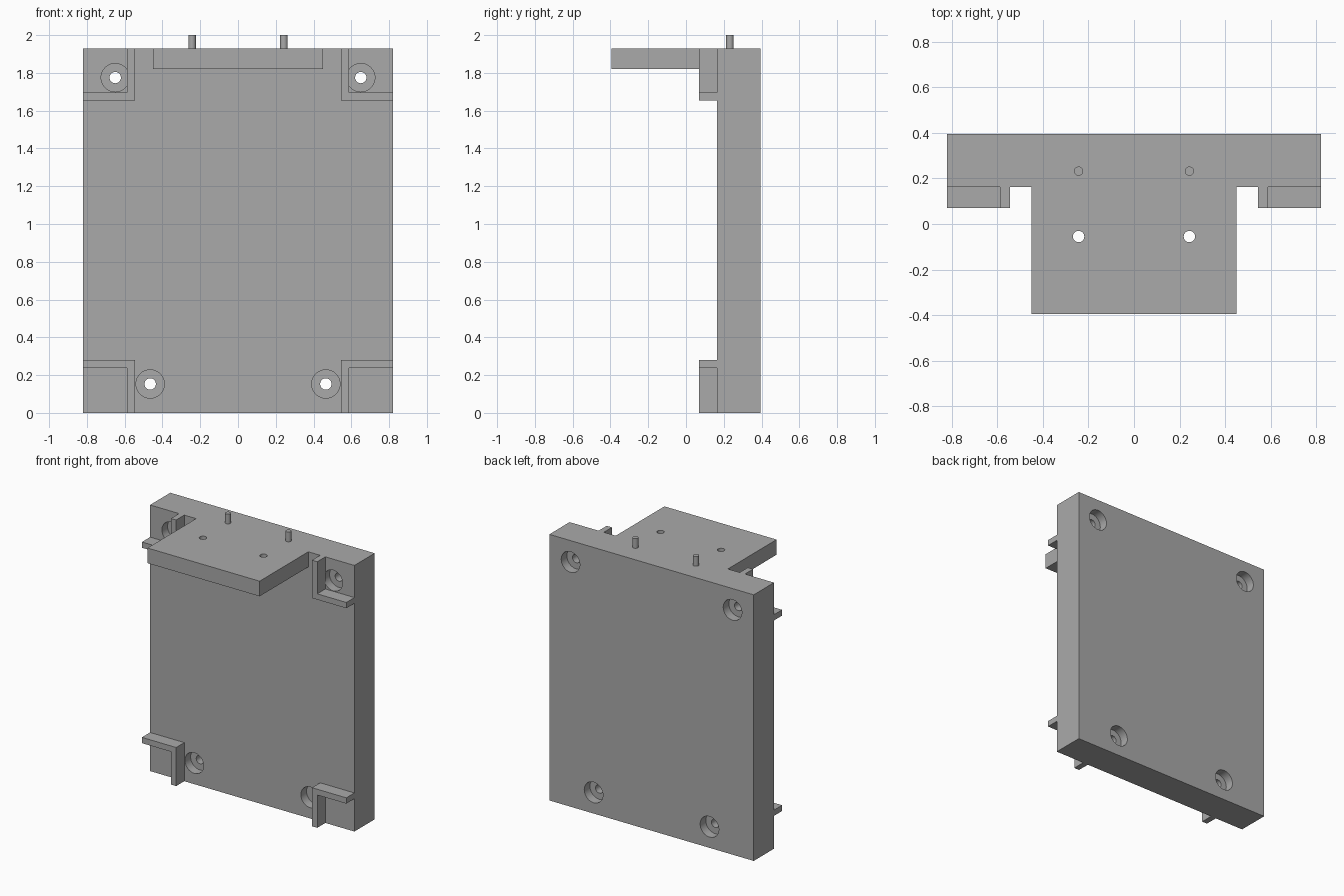
import bpy, math
from mathutils import Matrix

if "Cube" in bpy.data.objects:
    bpy.data.objects.remove(bpy.data.objects["Cube"], do_unlink=True)

grey = bpy.data.materials.new("plain grey")
grey.use_nodes = True
grey.diffuse_color = (0.4, 0.4, 0.4, 1)
grey.node_tree.nodes["Principled BSDF"].inputs["Base Color"].default_value = (0.4, 0.4, 0.4, 1)


def box(name, x, y, z):
    """Box spanning the given (low, high) ranges."""
    bpy.ops.mesh.primitive_cube_add(size=1)
    ob = bpy.context.object
    ob.name = name
    spans = (x, y, z)
    centre = Matrix.Translation([(a + b) / 2 for a, b in spans])
    ob.data.transform(centre @ Matrix.Diagonal([b - a for a, b in spans] + [1]))
    ob.data.materials.append(grey)
    return ob


def rod(name, radius, length, centre, along_y=False):
    """Cylinder along z, or along y."""
    bpy.ops.mesh.primitive_cylinder_add(vertices=32, radius=radius, depth=length)
    ob = bpy.context.object
    ob.name = name
    turn = Matrix.Rotation(math.pi / 2 if along_y else 0, 4, "X")
    ob.data.transform(Matrix.Translation(centre) @ turn)
    ob.data.materials.append(grey)
    return ob


def combine(target, other, operation):
    """Apply a boolean and discard the second object."""
    mod = target.modifiers.new("boolean", "BOOLEAN")
    mod.operation, mod.solver, mod.object = operation, "EXACT", other
    bpy.context.view_layer.objects.active = target
    bpy.ops.object.modifier_apply(modifier=mod.name)
    bpy.data.objects.remove(other, do_unlink=True)


def smooth(ob):
    bpy.ops.object.select_all(action="DESELECT")
    ob.select_set(True)
    bpy.context.view_layer.objects.active = ob
    bpy.ops.object.shade_smooth_by_angle(angle=math.radians(30))


W, TOP = 0.82, 1.93
FRONT, BACK = 0.163, 0.395
PIN_X = 0.243
LIP = 0.07

# Upright plate with the shelf flush at its top
body = box("back_plate", (-W, W), (FRONT, BACK), (0, TOP))
combine(body, box("shelf", (-0.45, 0.45), (-BACK, FRONT + 0.05), (1.82, TOP)), "UNION")

# Screw holes, counterbored on both faces, and shelf holes
for side in (-1, 1):
    for x, z in ((0.65, 1.775), (0.465, 0.153)):
        x *= side
        combine(body, rod("bore", 0.03, 1, (x, 0.5, z), True), "DIFFERENCE")
        for face in (FRONT, BACK):
            combine(body, rod("counterbore", 0.075, 0.13, (x, face, z), True), "DIFFERENCE")
    combine(body, rod("shelf_hole", 0.025, 0.4, (side * PIN_X, -0.055, 1.87)), "DIFFERENCE")
smooth(body)

# L-shaped corner brackets and locating pins
for side, label in ((-1, "right"), (1, "left")):
    for level, bar, post in (("upper", (1.655, 1.697), (1.655, TOP)),
                             ("lower", (0.238, 0.28), (0, 0.28))):
        xs = sorted((side * 0.545, side * W))
        xp = sorted((side * 0.545, side * 0.587))
        bracket = box(f"{level}_bracket_{label}", xs, (LIP, FRONT), bar)
        combine(bracket, box("post", xp, (LIP, FRONT), post), "UNION")
    smooth(rod(f"pin_{label}", 0.02, 0.09, (side * PIN_X, 0.232, 1.955)))
